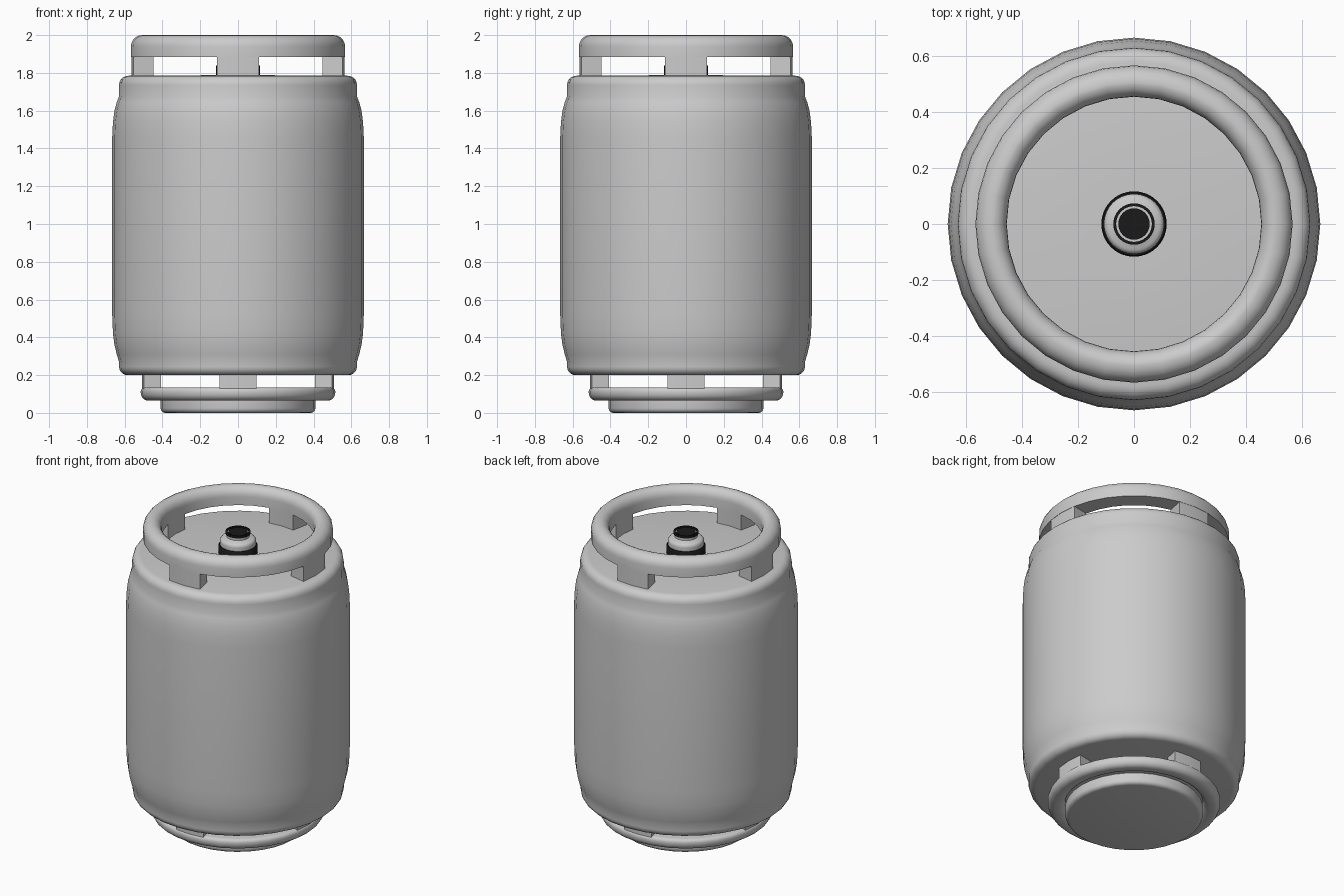
import bpy, bmesh
from math import sin, cos, pi

if "Cube" in bpy.data.objects:
    bpy.data.objects.remove(bpy.data.objects["Cube"])

SEG = 32
STEP = 2 * pi / SEG


def finish(bm, name, color=None, angle=40):
    bmesh.ops.remove_doubles(bm, verts=bm.verts, dist=1e-5)
    bmesh.ops.recalc_face_normals(bm, faces=bm.faces)
    me = bpy.data.meshes.new(name)
    bm.to_mesh(me)
    bm.free()
    ob = bpy.data.objects.new(name, me)
    bpy.context.collection.objects.link(ob)
    if color:
        mat = bpy.data.materials.new(name + "_colour")
        mat.diffuse_color = color
        mat.use_nodes = True
        mat.node_tree.nodes["Principled BSDF"].inputs["Base Color"].default_value = mat.diffuse_color
        me.materials.append(mat)
    bpy.ops.object.select_all(action='DESELECT')
    ob.select_set(True)
    bpy.context.view_layer.objects.active = ob
    bpy.ops.object.shade_smooth_by_angle(angle=angle * pi / 180)
    return ob


def sweep(bm, profile, start, count, closed):
    """Turn an (r, z) profile around z through count segments."""
    rows = [[bm.verts.new((r * cos(a), r * sin(a), z)) for r, z in profile]
            for a in (start + i * STEP for i in range(count + 1))]
    n = len(profile)
    for a, b in zip(rows, rows[1:]):
        for j in range(n if closed else n - 1):
            k = (j + 1) % n
            bm.faces.new((a[j], b[j], b[k], a[k]))
    if closed and count < SEG:
        bm.faces.new(rows[0])
        bm.faces.new(rows[-1])


def lathe(name, profile, closed=False, color=None):
    bm = bmesh.new()
    sweep(bm, profile, 0, SEG, closed)
    # collapse the pole triangles
    bmesh.ops.remove_doubles(bm, verts=bm.verts, dist=1e-5)
    bmesh.ops.dissolve_degenerate(bm, edges=bm.edges, dist=1e-5)
    return finish(bm, name, color)


def posts(name, r0, r1, z0, z1):
    """Four curved posts, each two segments wide."""
    bm = bmesh.new()
    for q in range(4):
        sweep(bm, [(r0, z0), (r1, z0), (r1, z1), (r0, z1)], q * pi / 2 - STEP, 2, True)
    return finish(bm, name)


def arc(cr, cz, rr, rz, a0, a1, n=5):
    """Elliptical corner as profile points, angles in degrees."""
    return [(cr + rr * cos(t), cz + rz * sin(t))
            for t in ((a0 + (a1 - a0) * i / n) * pi / 180 for i in range(n + 1))]


# tank body with rounded rims at both ends
body = [(0, 0.2)] + arc(0.585, 0.245, 0.045, 0.045, -90, 0)
body += [(0.63, 0.27), (0.642, 0.31), (0.654, 0.36), (0.662, 0.42), (0.666, 0.52),
         (0.666, 1.46), (0.662, 1.54), (0.654, 1.60), (0.642, 1.645), (0.63, 1.675)]
body += arc(0.58, 1.735, 0.05, 0.05, 0, 90) + [(0.12, 1.788), (0, 1.788)]
lathe("tank_body", body)

# carrying ring and its posts
lathe("handle_ring", [(0.455, 1.885), (0.567, 1.885)]
      + arc(0.507, 1.94, 0.06, 0.06, 0, 90) + arc(0.507, 1.94, 0.052, 0.06, 100, 180), True)
posts("handle_posts", 0.455, 0.565, 1.77, 1.90)

# foot ring, its posts and the bottom disc
lathe("foot_ring", [(0.41, 0.135)] + arc(0.455, 0.105, 0.045, 0.04, 180, 270)
      + arc(0.475, 0.105, 0.04, 0.04, -90, 0) + arc(0.495, 0.115, 0.02, 0.02, 0, 90, 3), True)
posts("foot_posts", 0.415, 0.508, 0.12, 0.215)
lathe("bottom_disc", [(0, 0)] + arc(0.385, 0.025, 0.025, 0.025, -90, 0, 4)
      + [(0.41, 0.07), (0.40, 0.08), (0, 0.08)])

# valve: dark seal, grey collar and neck, dark mouth
BLACK = (0.01, 0.01, 0.01, 1)
lathe("valve_seal", [(0, 1.78), (0.117, 1.78), (0.117, 1.835), (0.112, 1.842), (0, 1.842)],
      color=BLACK)
lathe("valve_collar", [(0, 1.84), (0.107, 1.84)] + arc(0.085, 1.865, 0.023, 0.023, 0, 90, 4)
      + [(0.068, 1.895), (0.068, 1.918), (0, 1.918)])
lathe("valve_lip", [(0.064, 1.912), (0.074, 1.912), (0.074, 1.928), (0.064, 1.928)],
      True, BLACK)
lathe("valve_mouth", [(0, 1.91), (0.056, 1.91), (0.056, 1.924), (0, 1.924)], color=BLACK)
